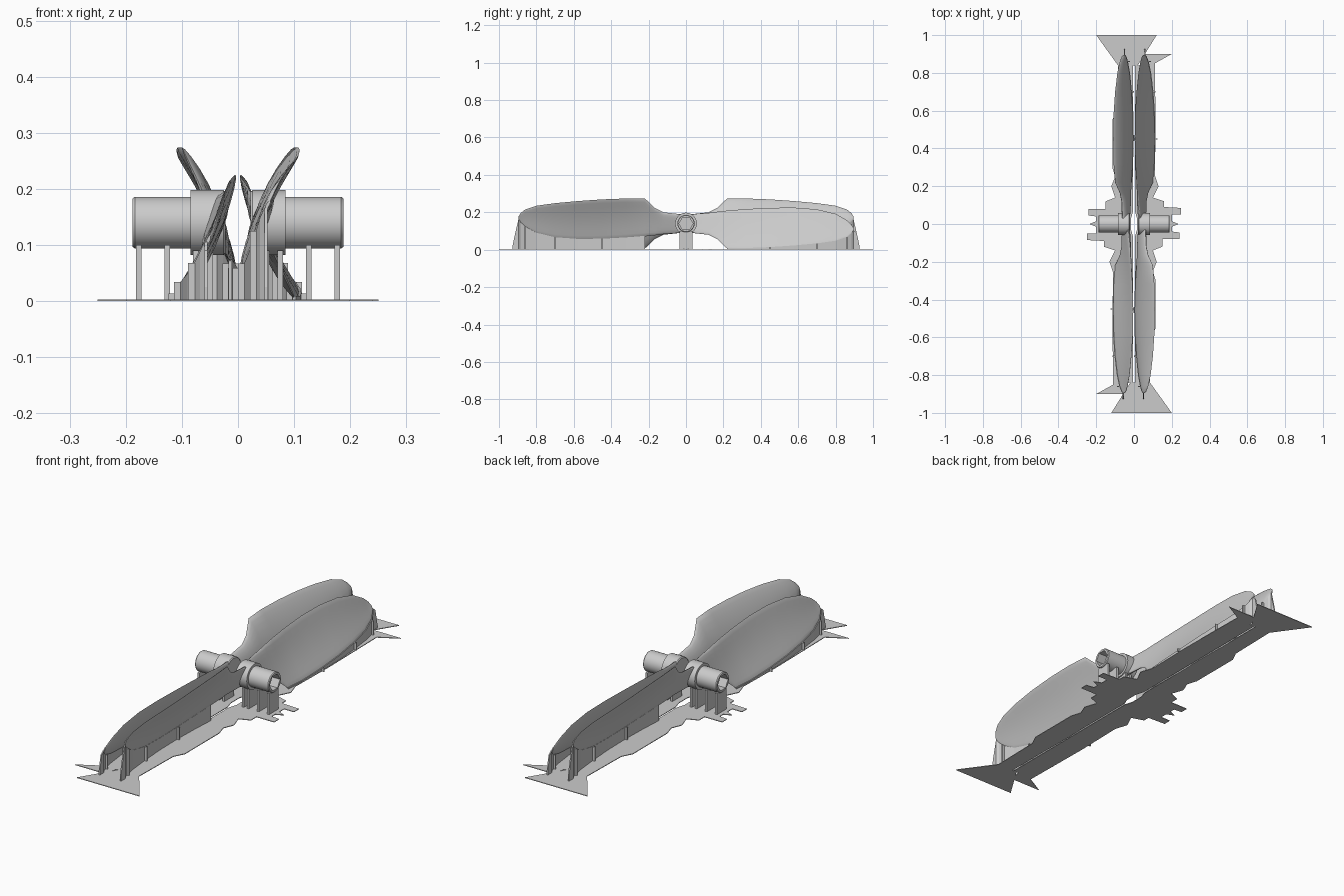
import bpy, bmesh, math
from mathutils import Vector

cube = bpy.data.objects.get("Cube")
if cube:
    bpy.data.objects.remove(cube)

grey = bpy.data.materials.new("light_grey")
grey.use_nodes = True
grey.diffuse_color = (0.6, 0.6, 0.6, 1)
grey.node_tree.nodes["Principled BSDF"].inputs["Base Color"].default_value = (0.6, 0.6, 0.6, 1)

AXIS_Z = 0.14  # height of the hub axis
RAFT = 0.003
SAME, ABOUT_X, ABOUT_Y, ABOUT_Z = (1, 1, 1), (1, -1, -1), (-1, 1, -1), (-1, -1, 1)


def turn(p, s):
    """Half turn of a point about one of the axes through the hub centre."""
    return Vector((p[0] * s[0], p[1] * s[1], AXIS_Z + (p[2] - AXIS_Z) * s[2]))


def finish(name, bm, smooth=True):
    bmesh.ops.recalc_face_normals(bm, faces=bm.faces)
    me = bpy.data.meshes.new(name)
    bm.to_mesh(me)
    bm.free()
    me.materials.append(grey)
    ob = bpy.data.objects.new(name, me)
    bpy.context.collection.objects.link(ob)
    if smooth:
        bpy.ops.object.select_all(action='DESELECT')
        ob.select_set(True)
        bpy.context.view_layer.objects.active = ob
        bpy.ops.object.shade_smooth_by_angle(angle=math.radians(35))
    return ob


def loft(bm, rings):
    """Skin closed rings of equal length and cap both ends."""
    rows = [[bm.verts.new(p) for p in ring] for ring in rings]
    n = len(rows[0])
    for a, b in zip(rows, rows[1:]):
        for i in range(n):
            bm.faces.new((a[i], a[(i + 1) % n], b[(i + 1) % n], b[i]))
    bm.faces.new(rows[0])
    bm.faces.new(rows[-1][::-1])


# Blade stations: radius, top edge x z, bottom edge x z, thickness
STATIONS = [
    (0.03, 0.06, 0.19, 0.03, 0.09, 0.03),
    (0.12, 0.065, 0.20, 0.02, 0.083, 0.024),
    (0.165, 0.075, 0.222, 0.018, 0.077, 0.02),
    (0.22, 0.10, 0.274, 0.014, 0.071, 0.017),
    (0.32, 0.108, 0.274, 0.008, 0.063, 0.015),
    (0.45, 0.11, 0.269, 0.004, 0.056, 0.014),
    (0.58, 0.108, 0.260, 0.006, 0.055, 0.013),
    (0.70, 0.10, 0.249, 0.014, 0.064, 0.012),
    (0.80, 0.088, 0.235, 0.024, 0.088, 0.011),
    (0.86, 0.075, 0.215, 0.035, 0.122, 0.01),
    (0.885, 0.065, 0.195, 0.042, 0.145, 0.008),
    (0.895, 0.057, 0.178, 0.05, 0.163, 0.006),
]
SIDE = 10


def section(r, xt, zt, xb, zb, thick):
    top, bot = Vector((xt, zt)), Vector((xb, zb))
    chord = top - bot
    nrm = Vector((chord.y, -chord.x)).normalized()
    ring = []
    for k in range(2 * SIDE):
        s = (1 - math.cos(math.pi * k / SIDE)) / 2
        bulge = 4 * s * (1 - s)
        side = 1 if k < SIDE else -1
        off = side * thick / 2 * math.sqrt(bulge) - 0.05 * chord.length * bulge
        p = bot + chord * s + nrm * off
        ring.append((p.x, -r, p.y))
    return ring


def wall(name, path, half=0.003):
    """Thin standing wall below a path of points, down to the raft."""
    bm = bmesh.new()
    loft(bm, [[(p.x - half, p.y, 0), (p.x + half, p.y, 0),
               (p.x + half, p.y, p.z), (p.x - half, p.y, p.z)] for p in path])
    finish(name, bm, False)


def box(name, x0, x1, y0, y1, z0, z1):
    bm = bmesh.new()
    loft(bm, [[(x0, y, z0), (x1, y, z0), (x1, y, z1), (x0, y, z1)] for y in (y0, y1)])
    finish(name, bm, False)


# Four blades, each with its support wall
for spin, label in ((SAME, "left_front"), (ABOUT_X, "left_back"),
                    (ABOUT_Y, "right_front"), (ABOUT_Z, "right_back")):
    bm = bmesh.new()
    loft(bm, [[turn(p, spin) for p in section(*st)] for st in STATIONS])
    finish("blade_" + label, bm)
    low = []
    for r, xt, zt, xb, zb, t in STATIONS[3:]:
        edge = (xb, -r, zb) if spin[2] > 0 else (xt, -r, zt)
        low.append(turn(edge, spin) + Vector((0, 0, 0.003)))
    tip = low[-1]
    low.append(Vector((tip.x, tip.y * 1.02, 0.09)))
    low.append(Vector((tip.x, tip.y * 1.035, 0.025)))
    wall("support_wall_" + label, low)
    # Cross braces on the support wall
    for p in (low[2], low[4], low[6]):
        box("brace_" + label, p.x - 0.014, p.x + 0.014, p.y - 0.003, p.y + 0.003, 0, p.z)


# Hubs: stepped sleeves with a six-sided socket; rings are (x, radius, socket?)
HUB = [(0.022, 0.054, False), (0.026, 0.058, False), (0.085, 0.058, False),
       (0.085, 0.046, False), (0.184, 0.046, False), (0.188, 0.043, False),
       (0.188, 0.037, True), (0.09, 0.037, True)]


def hub_ring(x, radius, socket):
    ring = []
    for k in range(48):
        a = math.tau * k / 48
        r = radius
        if socket:
            r *= math.cos(math.pi / 6) / math.cos(a % (math.pi / 3) - math.pi / 6)
        ring.append((x, r * math.cos(a), AXIS_Z + r * math.sin(a)))
    return ring


for spin, label in ((SAME, "left"), (ABOUT_Z, "right")):
    bm = bmesh.new()
    loft(bm, [[turn(p, spin) for p in hub_ring(*h)] for h in HUB])
    finish("hub_" + label, bm)
    # Fins carrying the hub
    for x, top in ((0.05, 0.09), (0.075, 0.09), (0.126, 0.1), (0.177, 0.1)):
        cx = x * spin[0]
        box("hub_fin_" + label, cx - 0.005, cx + 0.005, -0.035, 0.035, 0, top)

# Raft half outline, repeated by a half turn
OUTLINE = [
    (-0.12, -1), (0.2, -1), (0.085, -0.84), (0.09, -0.6), (0.115, -0.55),
    (0.115, -0.3), (0.1, -0.25), (0.12, -0.2), (0.1, -0.14), (0.15, -0.12),
    (0.15, -0.08), (0.24, -0.08), (0.24, -0.045), (0.2, -0.04), (0.2, -0.015),
    (0.235, 0), (0.2, 0.015), (0.2, 0.05), (0.25, 0.05), (0.25, 0.085),
    (0.16, 0.09), (0.16, 0.12), (0.1, 0.14), (0.13, 0.2), (0.11, 0.26),
    (0.115, 0.5), (0.11, 0.85), (0.2, 0.9), (0.045, 0.9), (0.03, 0.84),
    (0.004, 0.84), (0.004, 0.07), (0.016, 0.03), (0.016, -0.03),
    (0.004, -0.07), (0.004, -0.84), (-0.02, -0.84),
]
for spin, label in ((SAME, "left"), (ABOUT_Z, "right")):
    bm = bmesh.new()
    loft(bm, [[turn((x, y, z), spin) for x, y in OUTLINE] for z in (0, RAFT)])
    finish("raft_" + label, bm, False)
